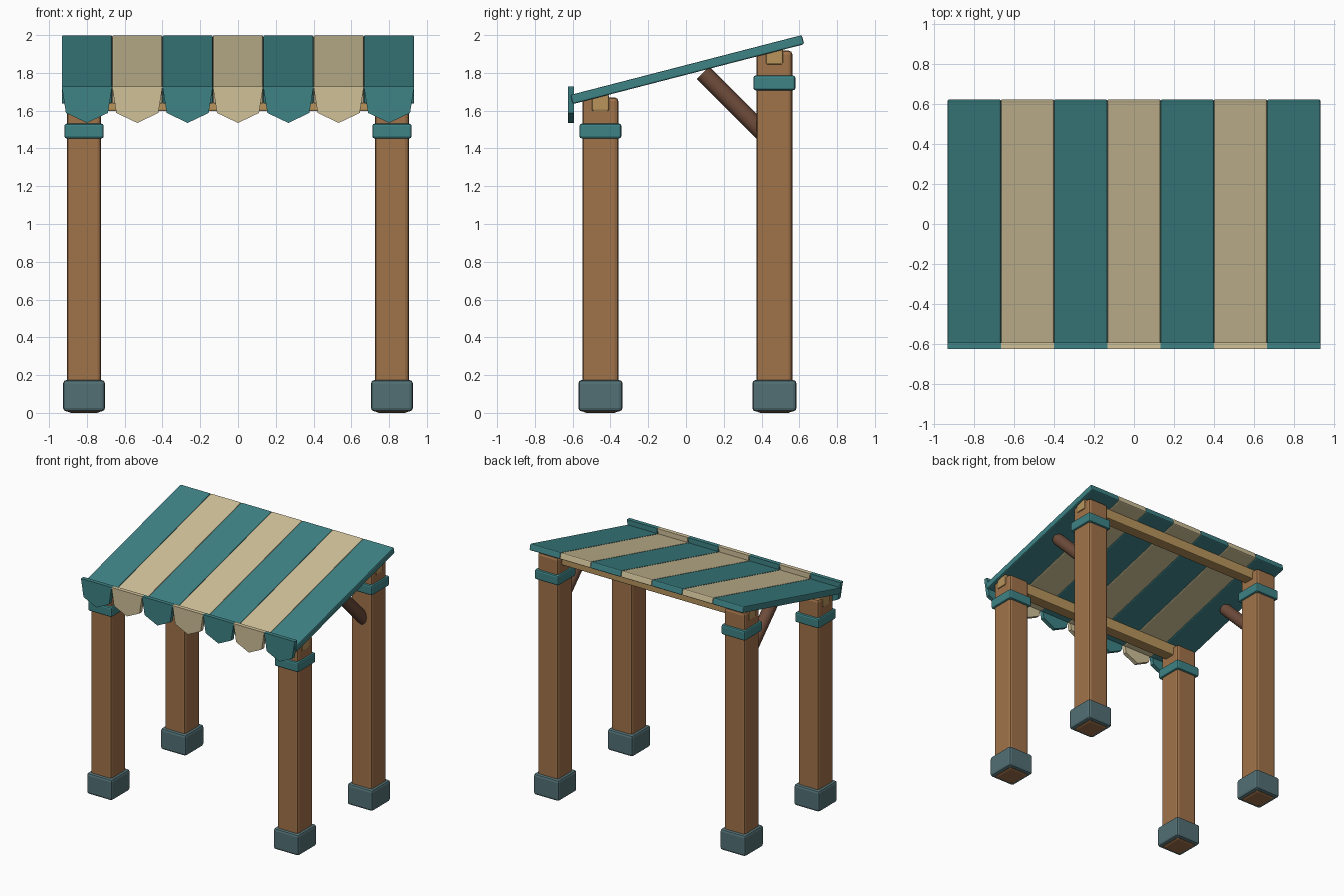
import bpy, bmesh, math
from mathutils import Vector

if "Cube" in bpy.data.objects:
    bpy.data.objects.remove(bpy.data.objects["Cube"])


def material(name, rgb):
    m = bpy.data.materials.new(name)
    lin = [((c / 255 + 0.055) / 1.055) ** 2.4 for c in rgb]
    m.diffuse_color = (*lin, 1)
    m.use_nodes = True
    m.node_tree.nodes["Principled BSDF"].inputs["Base Color"].default_value = m.diffuse_color
    return m


WOOD = material("post wood", (160, 115, 74))
BEAM = material("light beam wood", (184, 148, 92))
DARK = material("dark brace wood", (110, 76, 59))
STONE = material("slate stone", (82, 111, 116))
TEAL = material("teal cloth", (62, 131, 134))
CREAM = material("cream cloth", (208, 193, 153))


def finish(name, bm, mat, bevel=0.0):
    bmesh.ops.recalc_face_normals(bm, faces=bm.faces[:])
    me = bpy.data.meshes.new(name)
    bm.to_mesh(me)
    bm.free()
    me.materials.append(mat)
    ob = bpy.data.objects.new(name, me)
    bpy.context.collection.objects.link(ob)
    if bevel:
        mod = ob.modifiers.new("bevel", "BEVEL")
        mod.width = bevel
        mod.segments = 2
    return ob


def box(name, center, size, mat, bevel, tilt=0.0):
    bm = bmesh.new()
    bmesh.ops.create_cube(bm, size=1)
    bmesh.ops.scale(bm, vec=size, verts=bm.verts[:])
    ob = finish(name, bm, mat, bevel)
    ob.location = center
    ob.rotation_euler.x = tilt
    return ob


# Posts with stone feet and teal collars, front pair lower than back pair
FRONT_Y, BACK_Y = -0.453, 0.468
for row, y, top, collar_z in (("front", FRONT_Y, 1.67, 1.492), ("back", BACK_Y, 1.918, 1.747)):
    for side, x in (("left", -0.815), ("right", 0.815)):
        tag = f"{row}_{side}"
        box(f"{tag}_post", (x, y, top / 2), (0.18, 0.19, top), WOOD, 0.02)
        box(f"{tag}_foot", (x, y, 0.091), (0.222, 0.234, 0.166), STONE, 0.018)
        box(f"{tag}_collar", (x, y, collar_z), (0.208, 0.222, 0.078), TEAL, 0.012)

# Cross beams whose ends show just outside the posts
for row, y, z in (("front", FRONT_Y, 1.642), ("back", BACK_Y, 1.89)):
    box(f"{row}_beam", (0, y, z), (1.826, 0.09, 0.09), BEAM, 0.008)

# Round diagonal braces from the back posts up to the awning
for side, x in (("left", -0.815), ("right", 0.815)):
    a, b = Vector((x, 0.09, 1.80)), Vector((x, 0.44, 1.45))
    bm = bmesh.new()
    bmesh.ops.create_cone(bm, cap_ends=True, segments=12, radius1=0.047,
                          radius2=0.047, depth=(b - a).length)
    for f in bm.faces:
        f.smooth = len(f.verts) == 4
    ob = finish(f"{side}_brace", bm, DARK)
    ob.location = (a + b) / 2
    ob.rotation_euler = (b - a).to_track_quat("Z", "Y").to_euler()

# Striped sloping awning and pointed valance flaps
STRIPES, WIDTH = 7, 1.866 / 7
for i in range(STRIPES):
    x = (i - (STRIPES - 1) / 2) * WIDTH
    mat = CREAM if i % 2 else TEAL
    box(f"awning_stripe_{i + 1}", (x, 0.007, 1.8175), (WIDTH, 1.265, 0.05),
        mat, 0.008, math.radians(14.5))
    h = WIDTH / 2
    profile = [(-h, 1.728), (-h + 0.022, 1.588), (0, 1.535), (h - 0.022, 1.588), (h, 1.728)]
    bm = bmesh.new()
    face = bm.faces.new([bm.verts.new((x + px, -0.626, pz)) for px, pz in profile])
    ext = bmesh.ops.extrude_face_region(bm, geom=[face])
    moved = [v for v in ext["geom"] if isinstance(v, bmesh.types.BMVert)]
    bmesh.ops.translate(bm, vec=(0, 0.032, 0), verts=moved)
    finish(f"valance_flap_{i + 1}", bm, mat)
